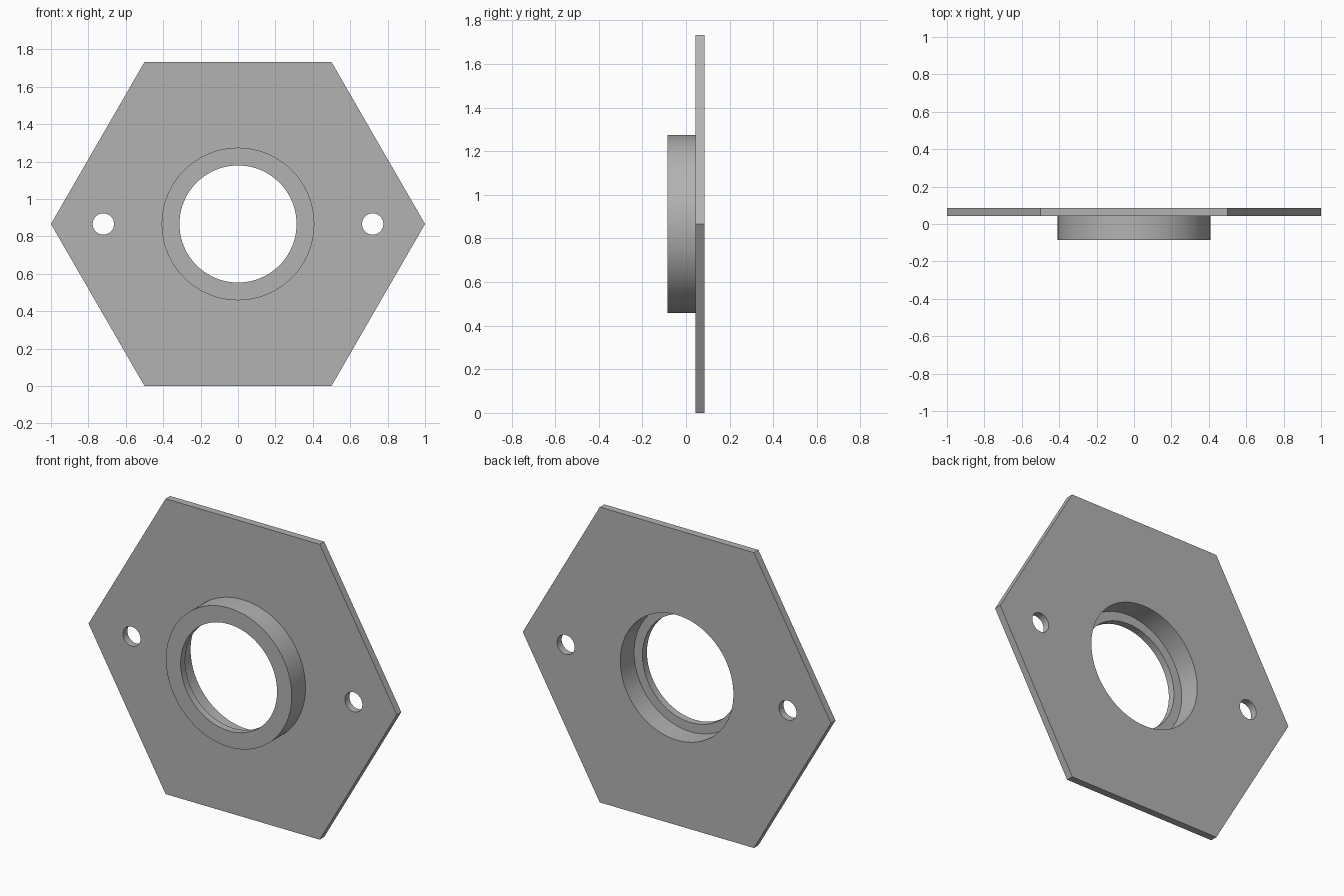
import bpy
import bmesh
from math import cos, sin, pi, sqrt, radians

old = bpy.data.objects.get("Cube")
if old:
    bpy.data.objects.remove(old, do_unlink=True)

MID = sqrt(3) / 2                      # height of the flange centre
FRONT, SEAT, BACK = -0.085, 0.043, 0.085
LIP = -0.043                           # floor of the rear counterbore
BORE, COUNTERBORE, BOSS = 0.313, 0.367, 0.408

grey = bpy.data.materials.new("light grey")
grey.use_nodes = True
grey.diffuse_color = (0.45, 0.45, 0.45, 1)
grey.node_tree.nodes["Principled BSDF"].inputs["Base Color"].default_value = grey.diffuse_color


def lathe(name, profile, sides, x=0.0, closed=True):
    """Sweep (radius, y) points around the y direction; capped if open."""
    bm = bmesh.new()
    rings = [[bm.verts.new((x + r * cos(2 * pi * i / sides), y,
                            MID + r * sin(2 * pi * i / sides)))
              for i in range(sides)] for r, y in profile]
    pairs = list(zip(rings, rings[1:]))
    if closed:
        pairs.append((rings[-1], rings[0]))
    else:
        bm.faces.new(rings[0])
        bm.faces.new(rings[-1])
    for a, b in pairs:
        for i in range(sides):
            j = (i + 1) % sides
            bm.faces.new((a[i], a[j], b[j], b[i]))
    bmesh.ops.recalc_face_normals(bm, faces=bm.faces)
    mesh = bpy.data.meshes.new(name)
    bm.to_mesh(mesh)
    bm.free()
    mesh.materials.append(grey)
    obj = bpy.data.objects.new(name, mesh)
    bpy.context.collection.objects.link(obj)
    return obj


def select(obj):
    bpy.ops.object.select_all(action="DESELECT")
    obj.select_set(True)
    bpy.context.view_layer.objects.active = obj


# Hexagonal mounting plate
plate = lathe("hexagonal_plate", [(1, SEAT), (1, BACK)], 6, closed=False)

# Centre opening and two bolt holes
for label, x, radius, sides in (("centre", 0, COUNTERBORE, 96),
                                ("left_bolt", 0.72, 0.057, 48),
                                ("right_bolt", -0.72, 0.057, 48)):
    cutter = lathe(label + "_cutter", [(radius, -0.2), (radius, 0.2)], sides, x, False)
    cutter.hide_render = True
    cut = plate.modifiers.new(label + "_hole", "BOOLEAN")
    cut.operation = "DIFFERENCE"
    cut.solver = "EXACT"
    cut.object = cutter
    select(plate)
    bpy.ops.object.modifier_apply(modifier=cut.name)
    bpy.data.objects.remove(cutter, do_unlink=True)

# Bearing boss with a thin inward lip at its front
boss = lathe("bearing_boss", [(BOSS, SEAT), (BOSS, FRONT), (BORE, FRONT),
                              (BORE, LIP), (COUNTERBORE, LIP), (COUNTERBORE, SEAT)], 96)

for obj in (plate, boss):
    select(obj)
    bpy.ops.object.shade_smooth_by_angle(angle=radians(30))
